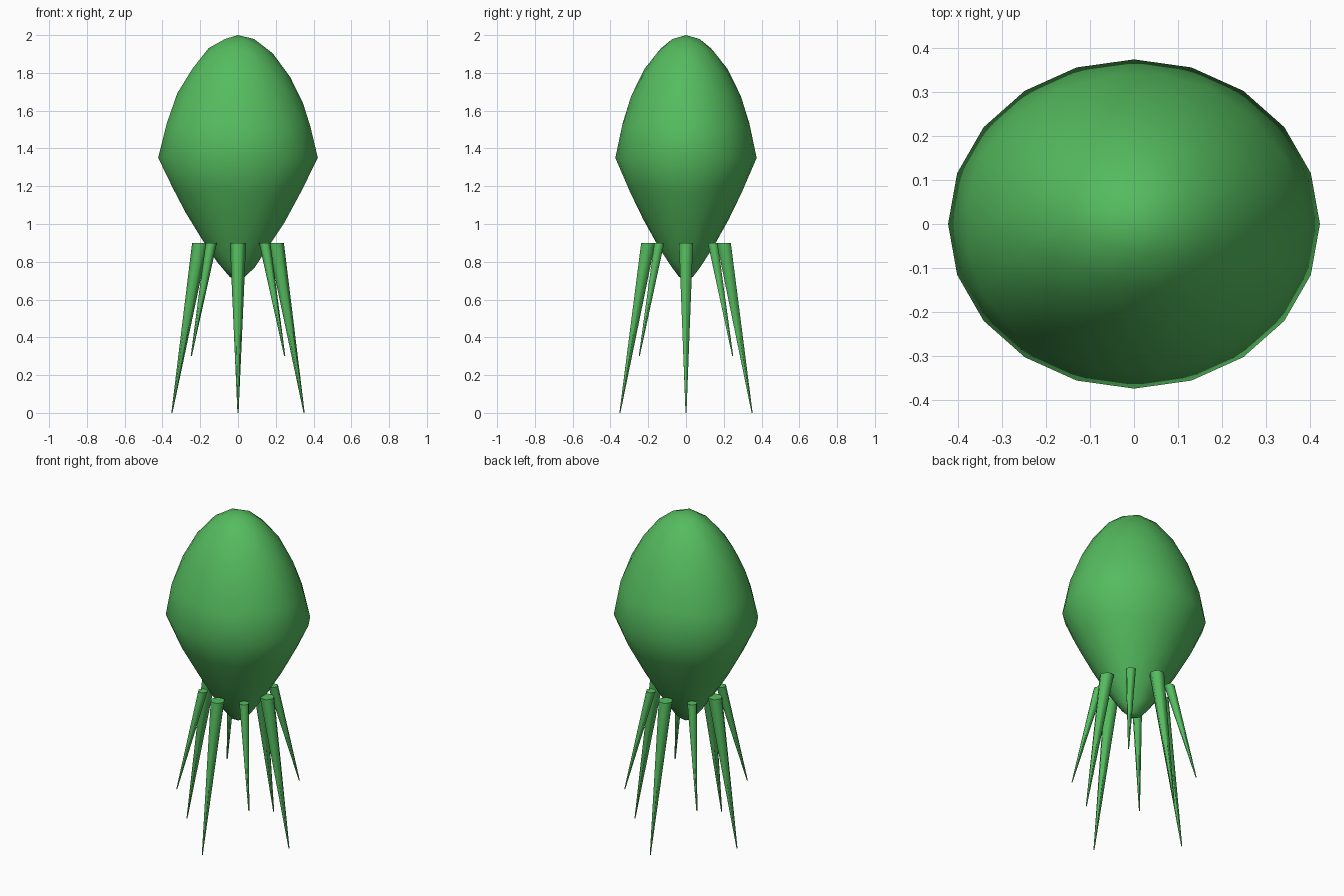
import bpy, bmesh, math
from mathutils import Vector

if "Cube" in bpy.data.objects:
    bpy.data.objects.remove(bpy.data.objects["Cube"])

green = bpy.data.materials.new("leaf green")
green.diffuse_color = (0.09, 0.5, 0.113, 1)
green.use_nodes = True
green.node_tree.nodes["Principled BSDF"].inputs["Base Color"].default_value = green.diffuse_color


def add_object(name, bm, angle):
    """Turn a bmesh into a named, smooth-shaded green object."""
    bmesh.ops.recalc_face_normals(bm, faces=bm.faces)
    mesh = bpy.data.meshes.new(name)
    bm.to_mesh(mesh)
    bm.free()
    mesh.materials.append(green)
    obj = bpy.data.objects.new(name, mesh)
    bpy.context.collection.objects.link(obj)
    bpy.ops.object.select_all(action='DESELECT')
    obj.select_set(True)
    bpy.context.view_layer.objects.active = obj
    bpy.ops.object.shade_smooth_by_angle(angle=math.radians(angle))
    return obj


# Body: low-poly ball, stretched and tapered towards both ends
bm = bmesh.new()
bmesh.ops.create_icosphere(bm, subdivisions=3, radius=1)
for v in bm.verts:
    t = v.co.z
    taper = 1 - 0.2 * t if t > 0 else 1 + 0.6 * t
    v.co = Vector((v.co.x * 0.4225 * taper, v.co.y * 0.374 * taper, 1.35 + 0.65 * t))
add_object("body", bm, 80)


def tentacle(name, angle, radius, tip_z):
    """Six-sided spike leaning outwards, with level ends."""
    out = Vector((math.cos(angle), math.sin(angle), 0))
    bm = bmesh.new()
    rings = []
    for centre, r in ((out * 0.2 + Vector((0, 0, 0.9)), radius),
                      (out * 0.35 + Vector((0, 0, tip_z)), 0.003)):
        rings.append([bm.verts.new(centre + Vector((r * math.cos(k * math.pi / 3),
                                                    r * math.sin(k * math.pi / 3), 0)))
                      for k in range(6)])
    top, tip = rings
    bm.faces.new(top)
    bm.faces.new(tip)
    for k in range(6):
        j = (k + 1) % 6
        bm.faces.new((top[k], top[j], tip[j], tip[k]))
    add_object(name, bm, 65)


# Tentacles: long ones on the axes, short ones between them
for i in range(4):
    a = i * math.pi / 2
    tentacle(f"long_tentacle_{i + 1}", a, 0.043, 0.0)
    tentacle(f"short_tentacle_{i + 1}", a + math.pi / 4, 0.03, 0.3)
